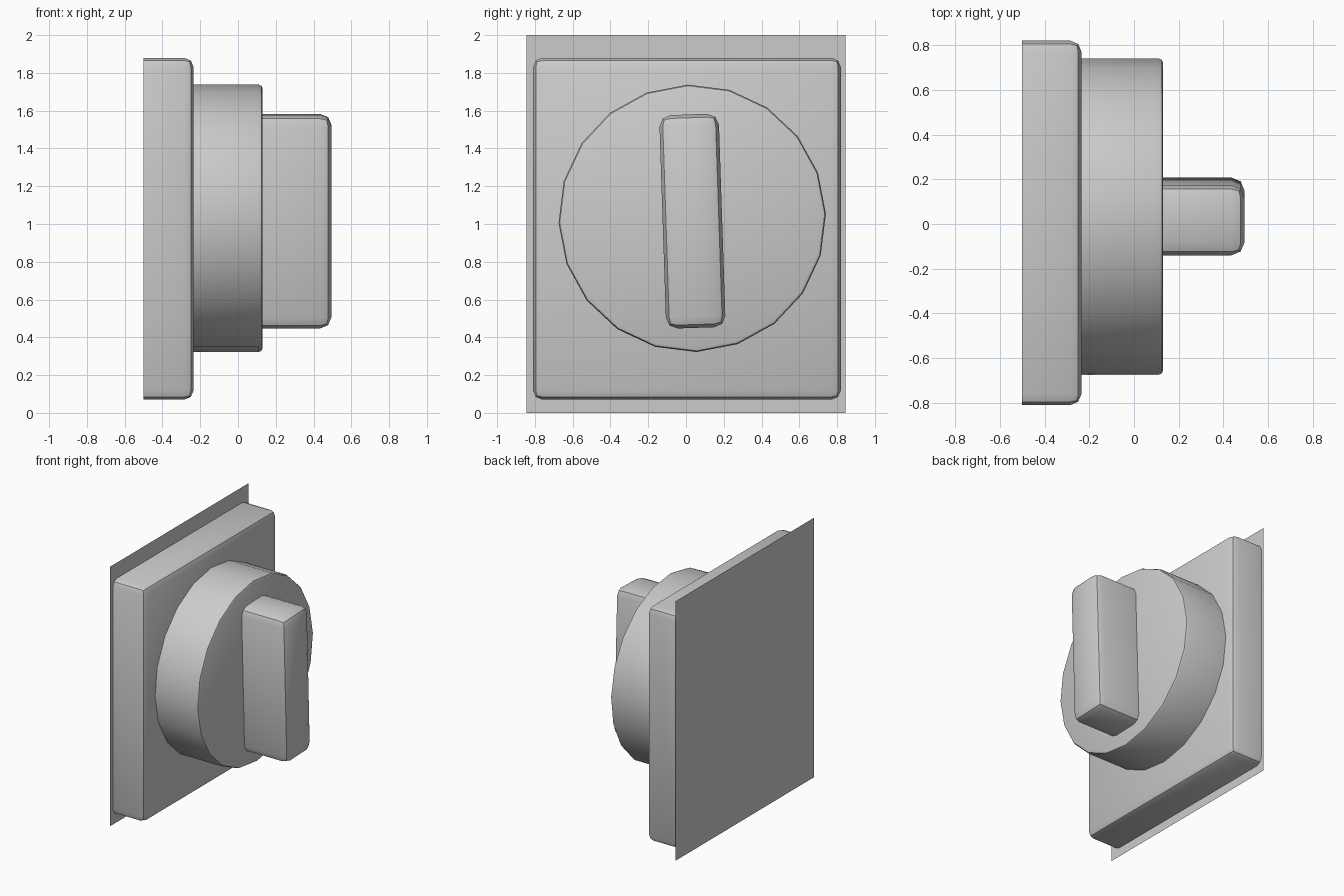
import bpy, bmesh, math
from mathutils import Matrix, Vector

if "Cube" in bpy.data.objects:
    bpy.data.objects.remove(bpy.data.objects["Cube"])

TILT = math.radians(1.9)  # slight turn of the dial and its grip


def finish(name, bm, matrix=Matrix()):
    bmesh.ops.transform(bm, matrix=matrix, verts=bm.verts)
    mesh = bpy.data.meshes.new(name)
    bm.to_mesh(mesh)
    bm.free()
    obj = bpy.data.objects.new(name, mesh)
    bpy.context.collection.objects.link(obj)
    bpy.ops.object.select_all(action='DESELECT')
    bpy.context.view_layer.objects.active = obj
    obj.select_set(True)
    bpy.ops.object.shade_smooth_by_angle(angle=math.radians(40))
    return obj


def open_back(bm):
    backs = [f for f in bm.faces if f.normal.x < -0.9]
    bmesh.ops.delete(bm, geom=backs, context='FACES')


def rounded_block(name, size, centre, radius, turn=0.0):
    # block with an open back; every other edge is rounded
    bm = bmesh.new()
    bmesh.ops.create_cube(bm, size=1)
    bmesh.ops.scale(bm, vec=size, verts=bm.verts)
    bm.normal_update()
    open_back(bm)
    edges = [e for e in bm.edges if not e.is_boundary]
    bmesh.ops.bevel(bm, geom=edges, offset=radius, segments=2, profile=0.5,
                    affect='EDGES')
    return finish(name, bm,
                  Matrix.Translation(centre) @ Matrix.Rotation(turn, 4, 'X'))


# flat sheet behind the plate
bm = bmesh.new()
bmesh.ops.create_grid(bm, x_segments=1, y_segments=1, size=1)
turn = Matrix.Rotation(-math.pi / 2, 4, 'Y')
finish("back_sheet", bm, Matrix.Translation((-0.5, 0, 1)) @ turn
       @ Matrix.Diagonal((1, 0.845, 1, 1)))

# mounting plate
rounded_block("mounting_plate", (0.265, 1.63, 1.81), (-0.3675, 0.005, 0.975), 0.05)

# 20-sided dial with a narrow bevelled front rim
bm = bmesh.new()
bmesh.ops.create_cone(bm, cap_ends=True, segments=20, radius1=0.708,
                      radius2=0.708, depth=0.37)
bmesh.ops.transform(bm, matrix=Matrix.Rotation(math.pi / 2, 4, 'Y'), verts=bm.verts)
bm.normal_update()
open_back(bm)
rim = [e for e in bm.edges if all(v.co.x > 0 for v in e.verts)]
bmesh.ops.bevel(bm, geom=rim, offset=0.02, segments=2, profile=0.5, affect='EDGES')
finish("dial", bm, Matrix.Translation((-0.055, 0.033, 1.03))
       @ Matrix.Rotation(TILT, 4, 'X'))

# upright grip on the dial
rounded_block("grip", (0.37, 0.315, 1.13), (0.31, 0.034, 1.015), 0.06, TILT)
